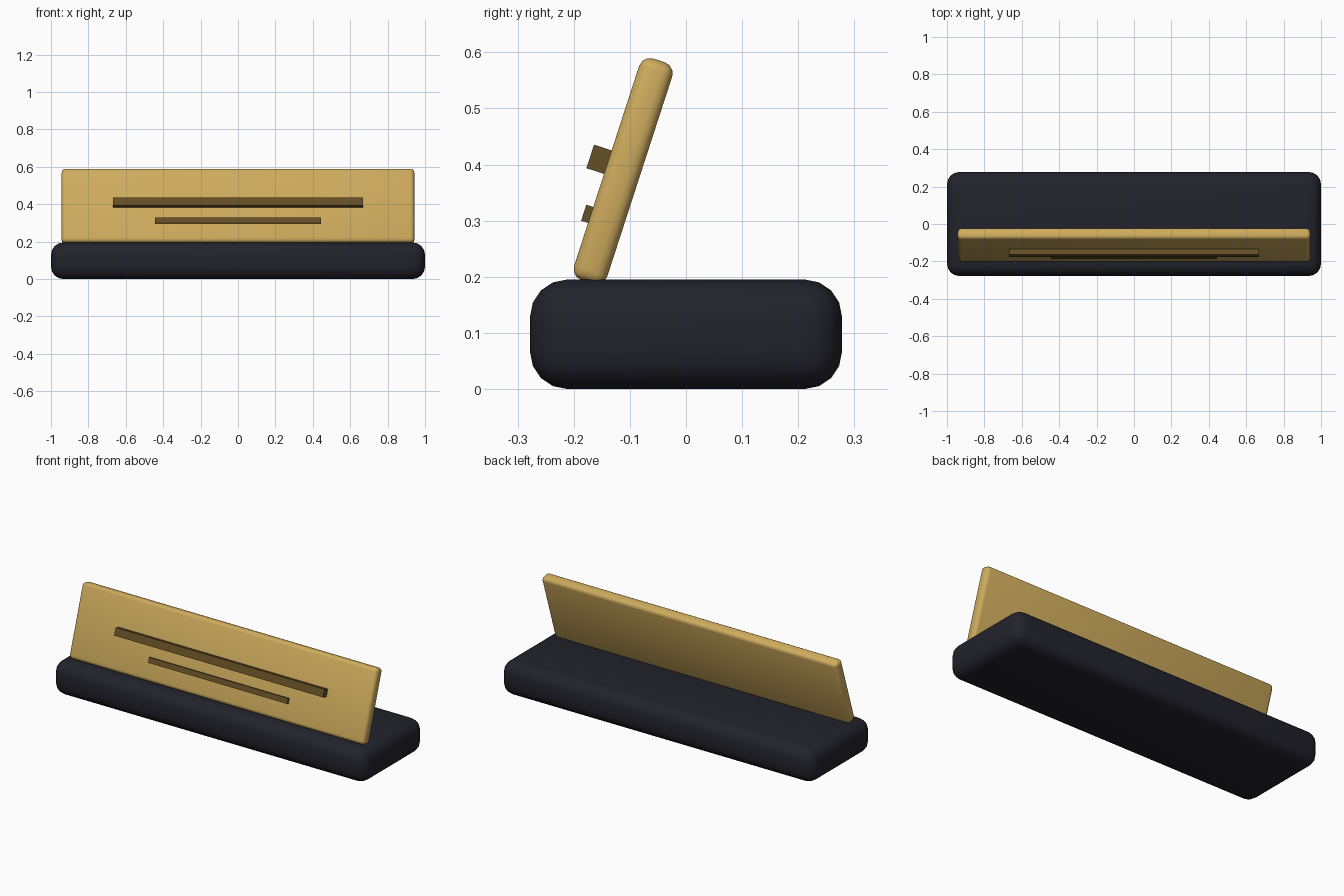
import bpy, math
from mathutils import Matrix, Vector

if "Cube" in bpy.data.objects:
    bpy.data.objects.remove(bpy.data.objects["Cube"])


def material(name, rgb):
    m = bpy.data.materials.new(name)
    m.diffuse_color = (*rgb, 1)
    m.use_nodes = True
    m.node_tree.nodes["Principled BSDF"].inputs["Base Color"].default_value = m.diffuse_color
    return m


DARK = material("dark_slate", (0.016, 0.016, 0.025))
GOLD = material("gold", (0.62, 0.41, 0.11))
BRONZE = material("dark_bronze", (0.13, 0.08, 0.019))


def box(name, size, matrix, mat, radius=0, segments=4):
    """Box of a given size, optionally with rounded, smooth edges."""
    bpy.ops.mesh.primitive_cube_add(size=1)
    ob = bpy.context.object
    ob.name = name
    ob.data.transform(Matrix.Diagonal((*size, 1)))
    ob.matrix_world = matrix
    ob.data.materials.append(mat)
    if radius:
        bev = ob.modifiers.new("rounding", 'BEVEL')
        bev.width = radius
        bev.segments = segments
        bev.limit_method = 'NONE'
        for p in ob.data.polygons:
            p.use_smooth = True
    return ob


# Heavy rounded base
box("base", (2.0, 0.556, 0.195), Matrix.Translation((0, 0, 0.0975)), DARK, 0.066, 4)

# Plate leaning backwards
T = 0.062
tilt = Matrix.Translation((0, -0.112, 0.388)) @ Matrix.Rotation(math.radians(-18), 4, 'X')
box("name_plate", (1.885, T, 0.415), tilt, GOLD, 0.02, 3)

# Raised bars on the plate front: width, height, offset up the plate, protrusion
for name, w, h, up, out in (("upper_bar", 1.334, 0.044, 0.007, 0.033),
                            ("lower_bar", 0.888, 0.03, -0.092, 0.013)):
    sink = 0.01
    y = -T / 2 - out / 2 + sink / 2
    box(name, (w, out + sink, h), tilt @ Matrix.Translation(Vector((0, y, up))), BRONZE)
